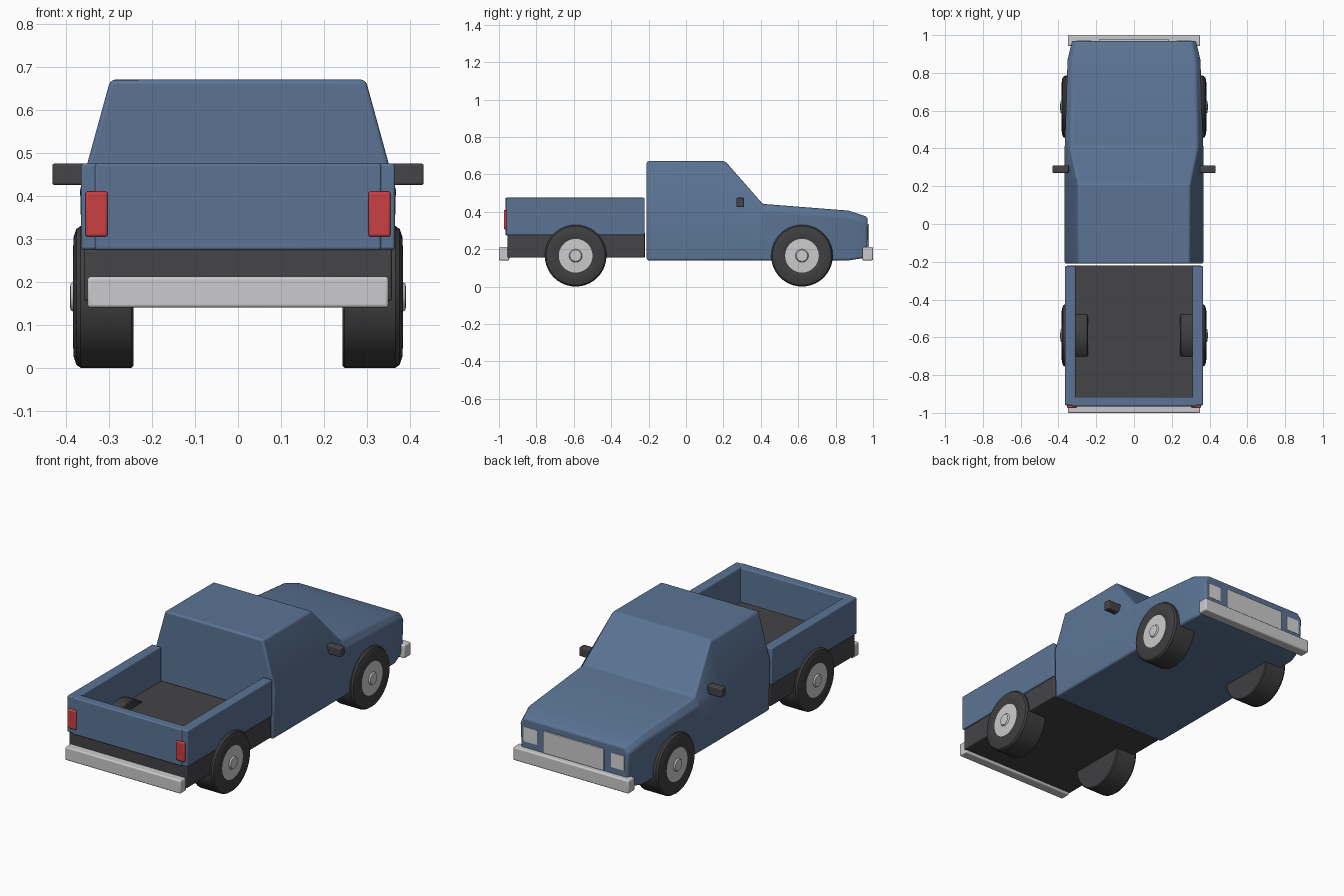
import bpy, bmesh, math
from mathutils import Matrix

if "Cube" in bpy.data.objects:
    bpy.data.objects.remove(bpy.data.objects["Cube"])


def material(name, rgb):
    m = bpy.data.materials.new(name)
    m.use_nodes = True
    m.diffuse_color = (*rgb, 1)
    m.node_tree.nodes["Principled BSDF"].inputs["Base Color"].default_value = (*rgb, 1)
    return m


BLUE = material("blue paint", (0.105, 0.175, 0.30))
DARK = material("dark plastic", (0.058, 0.056, 0.062))
RUBBER = material("tyre rubber", (0.05, 0.05, 0.053))
SILVER = material("silver", (0.6, 0.6, 0.61))
RED = material("red lens", (0.6, 0.05, 0.055))
LENS = material("headlight lens", (0.68, 0.68, 0.68))


def finish(name, bm, mats, bevel=0.0):
    bmesh.ops.recalc_face_normals(bm, faces=bm.faces)
    mesh = bpy.data.meshes.new(name)
    bm.to_mesh(mesh)
    bm.free()
    for m in mats:
        mesh.materials.append(m)
    ob = bpy.data.objects.new(name, mesh)
    bpy.context.scene.collection.objects.link(ob)
    bpy.ops.object.select_all(action="DESELECT")
    ob.select_set(True)
    bpy.context.view_layer.objects.active = ob
    if bevel:
        mod = ob.modifiers.new("soft edges", "BEVEL")
        mod.width = bevel
        mod.segments = 3
        mod.limit_method = "ANGLE"
        mod.angle_limit = math.radians(25)
    bpy.ops.object.shade_smooth_by_angle(angle=math.radians(30))
    return ob


def box(name, x, y, z, mat, bevel=0.006):
    """Box given by its (low, high) range on each axis."""
    bm = bmesh.new()
    bmesh.ops.create_cube(bm, size=1)
    for v in bm.verts:
        for axis, (lo, hi) in enumerate((x, y, z)):
            v.co[axis] = lo if v.co[axis] < 0 else hi
    return finish(name, bm, [mat], bevel)


def mirrored_box(name, x, y, z, mat, bevel=0.006):
    box("left_" + name, x, y, z, mat, bevel)
    box("right_" + name, (-x[1], -x[0]), y, z, mat, bevel)


# Cab and hood: y, then (half width, height) of sill, shoulder and top edge
stations = [
    (-0.21, (0.36, 0.14), (0.367, 0.415), (0.297, 0.67)),
    (0.21, (0.36, 0.14), (0.367, 0.415), (0.297, 0.67)),
    (0.41, (0.36, 0.14), (0.367, 0.405), (0.335, 0.442)),
    (0.87, (0.345, 0.14), (0.352, 0.375), (0.325, 0.406)),
    (0.97, (0.32, 0.155), (0.328, 0.34), (0.305, 0.372)),
]
bm = bmesh.new()
rings = []
for y, *half in stations:
    outline = half + [(-x, z) for x, z in reversed(half)]
    rings.append([bm.verts.new((x, y, z)) for x, z in outline])
for a, b in zip(rings, rings[1:]):
    for i in range(len(a)):
        j = (i + 1) % len(a)
        bm.faces.new((a[i], a[j], b[j], b[i]))
bm.faces.new(rings[0])
bm.faces.new(rings[-1])
finish("cab_and_hood", bm, [BLUE], 0.01)

# Cargo bed
box("bed_base", (-0.358, 0.358), (-0.955, -0.22), (0.155, 0.277), DARK)
box("bed_floor", (-0.315, 0.315), (-0.92, -0.22), (0.26, 0.287), DARK, 0)
mirrored_box("bed_wall", (0.31, 0.365), (-0.96, -0.222), (0.275, 0.475), BLUE)
box("tailgate", (-0.333, 0.333), (-0.965, -0.915), (0.274, 0.475), BLUE)

# Bumpers, grille, lights and mirrors
box("rear_bumper", (-0.35, 0.35), (-1.0, -0.945), (0.14, 0.212), SILVER, 0.007)
box("front_bumper", (-0.35, 0.35), (0.943, 1.0), (0.14, 0.212), SILVER, 0.007)
box("grille", (-0.185, 0.185), (0.965, 0.978), (0.215, 0.335), SILVER, 0.002)
mirrored_box("headlight", (0.225, 0.305), (0.966, 0.972), (0.245, 0.325), LENS, 0)
mirrored_box("tail_light", (0.303, 0.355), (-0.974, -0.95), (0.305, 0.41), RED)
mirrored_box("side_mirror", (0.345, 0.432), (0.27, 0.31), (0.425, 0.475), DARK)


# Wheels: lathed (radius, x) profile, hub faces coloured by radius
def wheel(name, side, y, radius=0.165, segments=40):
    profile = [(0, 0.243), (0.16, 0.243), (radius, 0.248), (radius, 0.366),
               (0.158, 0.376), (0.14, 0.382), (0.105, 0.384), (0.091, 0.38),
               (0.09, 0.38), (0.035, 0.383), (0.03, 0.39), (0, 0.391)]
    bm = bmesh.new()
    points = [bm.verts.new((x, 0, r)) for r, x in profile]
    edges = [bm.edges.new(pair) for pair in zip(points, points[1:])]
    bmesh.ops.spin(bm, geom=points + edges, cent=(0, 0, 0), axis=(1, 0, 0),
                   angle=math.tau, steps=segments)
    bmesh.ops.remove_doubles(bm, verts=bm.verts, dist=0.0004)
    for f in bm.faces:
        hub = all(math.hypot(v.co.y, v.co.z) < 0.0905 and v.co.x > 0.3 for v in f.verts)
        f.material_index = int(hub)
    bmesh.ops.scale(bm, vec=(side, 1, 1), verts=bm.verts)
    bmesh.ops.transform(bm, matrix=Matrix.Translation((0, y, radius)), verts=bm.verts)
    finish(name, bm, [RUBBER, SILVER])


for end, y in (("rear", -0.59), ("front", 0.62)):
    for label, side in (("left", 1), ("right", -1)):
        wheel(f"{end}_{label}_wheel", side, y)
